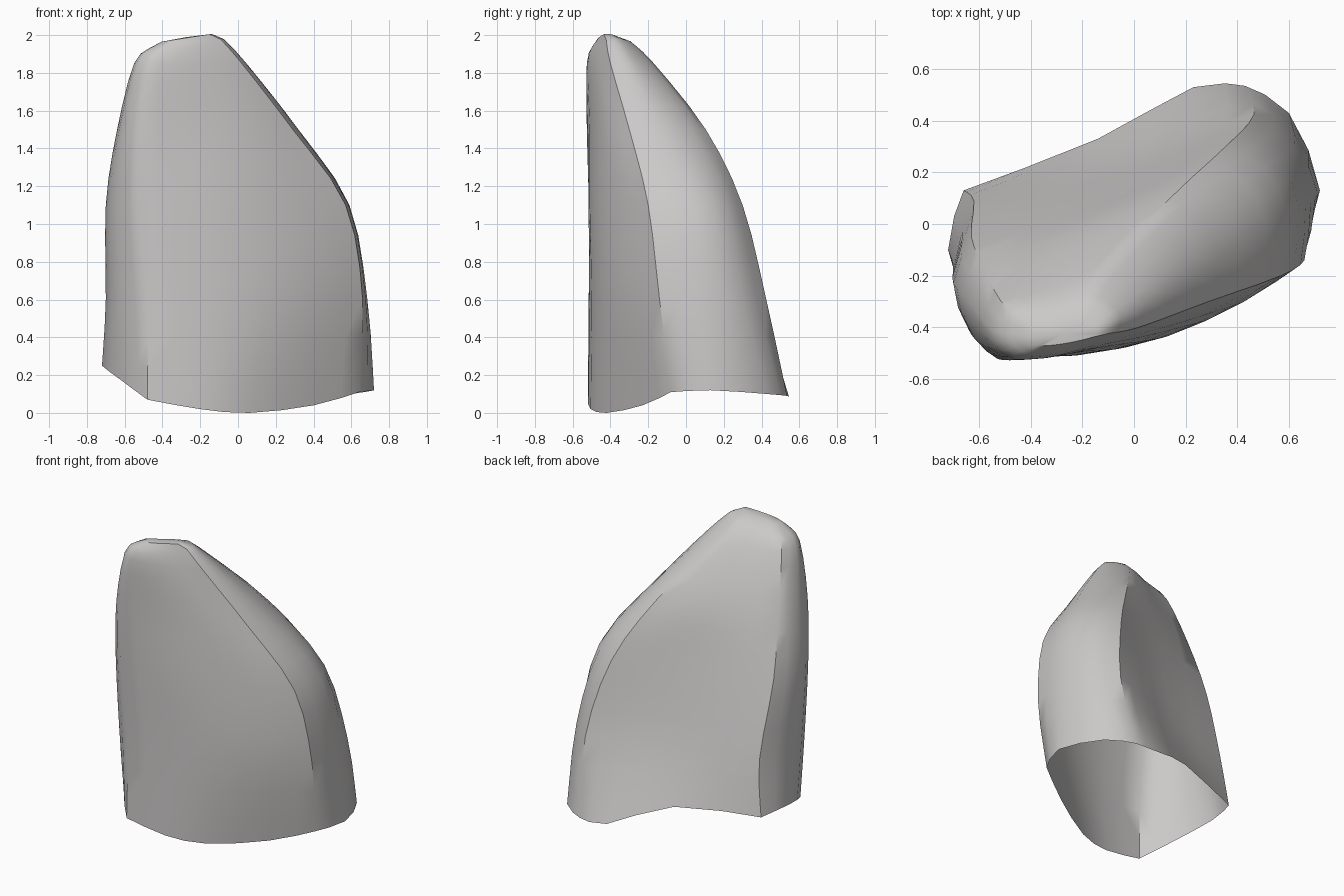
import bpy
import bmesh
from mathutils import Vector

cube = bpy.data.objects.get("Cube")
if cube:
    bpy.data.objects.remove(cube, do_unlink=True)

# Plain warm grey
grey = bpy.data.materials.new("warm_grey")
grey.use_nodes = True
colour = (0.6, 0.585, 0.58, 1)
grey.diffuse_color = colour
grey.node_tree.nodes["Principled BSDF"].inputs["Base Color"].default_value = colour


def section(height, outline):
    """Horizontal cross-section, counterclockwise from the front left corner."""
    return [Vector((x, y, height)) for x, y in outline]


def spline(a, b, c, d, t):
    """Smooth point between b and c."""
    return 0.5 * (2 * b + (c - a) * t + (2 * a - 5 * b + 4 * c - d) * t ** 2
                  + (3 * b - a - 3 * c + d) * t ** 3)


# Wavy open rim
rim = section(0, [(-.48, -.52), (-.2, -.505), (.06, -.42), (.4, -.23), (.64, -.08),
                  (.72, .13), (.6, .43), (.43, .535), (.23, .53), (-.14, .33),
                  (-.66, .13), (-.72, -.1), (-.615, -.36)])
rim_heights = [.07, .02, 0, .04, .11, .12, .1, .09, .1, .24, .23, .25, .17]
for point, height in zip(rim, rim_heights):
    point.z = height

# Body sections, leaning towards the front left as they rise
lower = section(.6, [(-.48, -.515), (-.17, -.5), (.14, -.43), (.44, -.29), (.66, -.14),
                     (.685, .08), (.62, .3), (.465, .425), (.2, .34), (-.12, .215),
                     (-.62, .09), (-.7, -.16), (-.62, -.4)])
middle = section(1.1, [(-.53, -.515), (-.23, -.51), (.06, -.45), (.34, -.33), (.57, -.2),
                       (.59, .05), (.5, .22), (.355, .3), (.13, .2), (-.16, .09),
                       (-.63, -.05), (-.7, -.23), (-.64, -.41)])
upper = section(1.5, [(-.52, -.525), (-.3, -.51), (-.08, -.47), (.12, -.4), (.29, -.3),
                      (.32, -.14), (.25, .03), (.145, .105), (-.07, .03), (-.28, -.05),
                      (-.58, -.17), (-.64, -.3), (-.6, -.46)])
shoulder = section(1.85, [(-.46, -.525), (-.35, -.52), (-.22, -.49), (-.1, -.45), (.02, -.4),
                          (.045, -.31), (-.02, -.22), (-.11, -.17), (-.22, -.2), (-.34, -.25),
                          (-.515, -.3), (-.55, -.41), (-.52, -.49)])


def squeezed(along, across, height):
    """Shoulder section narrowed into a thin ridge, slightly higher on one side."""
    return [Vector((-.29 + (p.x + .29) * along, -.45 + (p.y + .45) * across,
                    height + .07 * (p.x + .3))) for p in shoulder]


sections = [rim, lower, middle, upper, shoulder, squeezed(.64, .55, 1.955)]

# Positions of the crisp corners around each section
corners = {"front_left": 0, "front_right": 4, "back_right": 7, "back_left": 10}
crisp = set(corners.values())


def between(i, t):
    """Section between two neighbouring sections."""
    last = len(sections) - 1
    group = [sections[min(max(i + k, 0), last)] for k in (-1, 0, 1, 2)]
    return [spline(*points, t) for points in zip(*group)]


def rounded(ring):
    """Ring with an extra point on every side, kept crisp at the corners."""
    n = len(ring)
    points = []
    for i in range(n):
        j = (i + 1) % n
        before = ring[i] if i in crisp else ring[i - 1]
        after = ring[j] if j in crisp else ring[(j + 1) % n]
        points += [ring[i], spline(before, ring[i], ring[j], after, .5)]
    return points


# Loft the open shell
levels = [between(i, t) for i in range(len(sections) - 1) for t in (0, 1 / 3, 2 / 3)]
levels += [sections[-1], squeezed(.45, .28, 1.982)]
bm = bmesh.new()
rings = [[bm.verts.new(p) for p in rounded(level)] for level in levels]
for low, high in zip(rings, rings[1:]):
    for i in range(len(low)):
        j = (i + 1) % len(low)
        bm.faces.new((low[i], low[j], high[j], high[i]))

# Close the narrow tip
crown = [v.co for v in rings[-1]]
centre = bm.verts.new(sum(crown, Vector()) / len(crown) + Vector((0, 0, .004)))
for i in range(len(crown)):
    bm.faces.new((rings[-1][i], rings[-1][(i + 1) % len(crown)], centre))

mesh = bpy.data.meshes.new("curved_shell")
bm.to_mesh(mesh)
bm.free()
mesh.materials.append(grey)
shell = bpy.data.objects.new("curved_shell", mesh)
bpy.context.collection.objects.link(shell)

# Smooth shading with crisp corners
bpy.ops.object.select_all(action="DESELECT")
shell.select_set(True)
bpy.context.view_layer.objects.active = shell
bpy.ops.object.shade_smooth_by_angle(angle=0.7)
